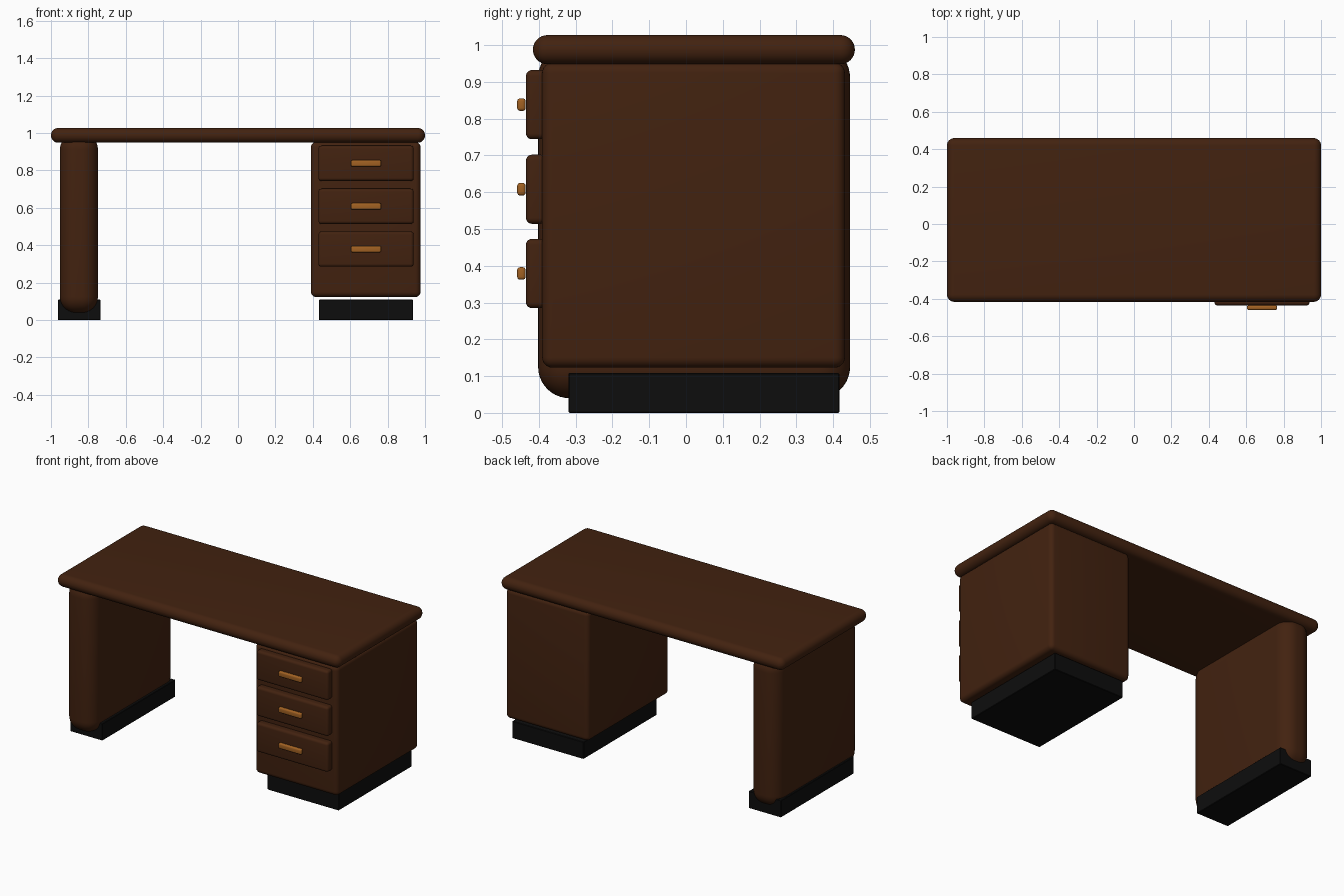
import bpy
import bmesh
import math
from mathutils import Vector

cube = bpy.data.objects.get("Cube")
if cube:
    bpy.data.objects.remove(cube, do_unlink=True)


def make_material(name, rgb, roughness):
    mat = bpy.data.materials.new(name)
    mat.use_nodes = True
    mat.diffuse_color = (*rgb, 1)
    shader = mat.node_tree.nodes["Principled BSDF"]
    shader.inputs["Base Color"].default_value = (*rgb, 1)
    shader.inputs["Roughness"].default_value = roughness
    return mat


wood = make_material("dark brown wood", (0.055, 0.016, 0.005), 0.6)
black = make_material("black plinth", (0.004, 0.004, 0.004), 0.7)
brass = make_material("golden brown handle", (0.36, 0.12, 0.016), 0.5)


def rounded_box(name, low, high, radius, segments, mat):
    """Box between two corners with all edges rounded."""
    low, high = Vector(low), Vector(high)
    size = high - low
    bm = bmesh.new()
    bmesh.ops.create_cube(bm, size=1)
    bmesh.ops.scale(bm, vec=size, verts=bm.verts)
    mesh = bpy.data.meshes.new(name)
    bm.to_mesh(mesh)
    bm.free()
    mesh.materials.append(mat)
    obj = bpy.data.objects.new(name, mesh)
    obj.location = (low + high) / 2
    bpy.context.collection.objects.link(obj)
    if radius:
        bevel = obj.modifiers.new("rounded edges", "BEVEL")
        bevel.width = radius
        bevel.segments = segments
        bevel.limit_method = "NONE"
        # Apply the bevel so the new faces get smooth shading too
        bpy.ops.object.select_all(action="DESELECT")
        obj.select_set(True)
        bpy.context.view_layer.objects.active = obj
        bpy.ops.object.modifier_apply(modifier=bevel.name)
        bpy.ops.object.shade_smooth_by_angle(angle=math.radians(35))
    return obj


# Worktop with fully rounded rim
rounded_box("desk_top", (-1, -0.416, 0.948), (1, 0.459, 1.027), 0.039, 8, wood)

# Thick rounded side panel, its upper end buried in the worktop
rounded_box("side_panel", (-0.952, -0.402, 0.04), (-0.749, 0.446, 0.997),
            0.085, 10, wood)

# Drawer cabinet
rounded_box("drawer_cabinet", (0.39, -0.391, 0.123), (0.976, 0.432, 0.952),
            0.028, 6, wood)

# Plinths under the panel and the cabinet
for name, left, right in (("side_panel_plinth", -0.963, -0.734),
                          ("cabinet_plinth", 0.432, 0.936)):
    rounded_box(name, (left, -0.32, 0), (right, 0.417, 0.109), 0.003, 1, black)

# Drawer fronts, each with a bar handle
for i, z in enumerate((0.838, 0.608, 0.379), start=1):
    rounded_box(f"drawer_front_{i}", (0.43, -0.435, z - 0.094),
                (0.939, -0.38, z + 0.094), 0.016, 5, wood)
    rounded_box(f"drawer_handle_{i}", (0.604, -0.459, z - 0.017),
                (0.765, -0.436, z + 0.017), 0.008, 4, brass)
